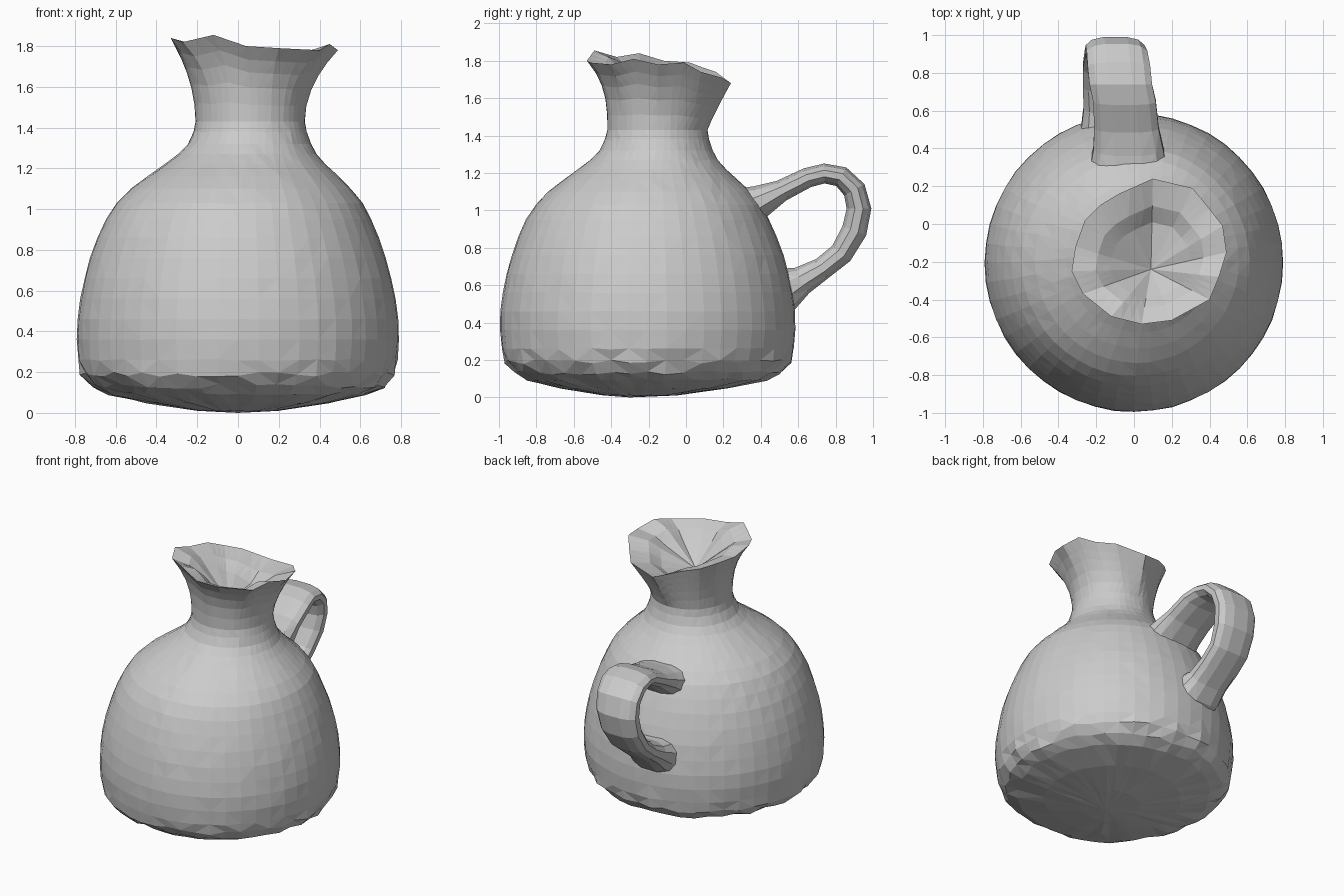
import bpy, bmesh, math, random
from mathutils import Vector

random.seed(4)
N = 48


def loft(name, rings, start=None, end=None):
    """Skin closed rings of points, optionally closing each end on a tip point."""
    bm = bmesh.new()
    rows = [[bm.verts.new(p) for p in r] for r in rings]
    n = len(rows[0])
    for a, b in zip(rows, rows[1:]):
        for i in range(n):
            j = (i + 1) % n
            bm.faces.new((a[i], a[j], b[j], b[i]))
    for tip, row in ((start, rows[0]), (end, rows[-1])):
        if tip is not None:
            v = bm.verts.new(tip)
            for i in range(n):
                bm.faces.new((row[i], row[(i + 1) % n], v))
    bmesh.ops.triangulate(bm, faces=bm.faces[:])
    bmesh.ops.recalc_face_normals(bm, faces=bm.faces[:])
    me = bpy.data.meshes.new(name)
    bm.to_mesh(me)
    bm.free()
    ob = bpy.data.objects.new(name, me)
    bpy.context.collection.objects.link(ob)
    return ob


def ring(z, cx, cy, r, wobble):
    out = []
    for i in range(N):
        a = 2 * math.pi * i / N
        rr = r + random.uniform(-wobble, wobble)
        out.append(Vector((cx + rr * math.cos(a), cy + rr * math.sin(a),
                           z + random.uniform(-wobble, wobble))))
    return out


# Body and neck profile: z, centre x, centre y, radius, hand-made wobble
profile = [
    (0.012, 0, -0.25, 0.20, 0.002), (0.05, 0, -0.22, 0.45, 0.004),
    (0.095, 0, -0.21, 0.64, 0.008), (0.13, 0, -0.205, 0.715, 0.012),
    (0.19, 0, -0.205, 0.765, 0.012), (0.26, 0, -0.205, 0.782, 0.004),
    (0.36, 0, -0.205, 0.79, 0.002), (0.46, 0, -0.205, 0.788, 0.002),
    (0.56, 0, -0.205, 0.774, 0.002), (0.66, 0, -0.205, 0.754, 0.002),
    (0.76, 0, -0.205, 0.726, 0.002), (0.86, 0, -0.205, 0.69, 0.002),
    (0.95, 0.003, -0.205, 0.65, 0.002), (1.03, 0.008, -0.20, 0.604, 0.002),
    (1.10, 0.015, -0.195, 0.54, 0.002), (1.16, 0.025, -0.19, 0.468, 0.002),
    (1.22, 0.035, -0.18, 0.394, 0.002), (1.27, 0.045, -0.17, 0.34, 0.002),
    (1.32, 0.055, -0.16, 0.302, 0.002), (1.38, 0.06, -0.155, 0.278, 0.002),
    (1.43, 0.06, -0.152, 0.268, 0.001)]
rings = [ring(*p) for p in profile]

# Ragged pouring rim, counter-clockwise from +x
rim_pts = [Vector(p) for p in (
    (0.49, -0.15, 1.78), (0.47, -0.01, 1.79), (0.40, 0.08, 1.74), (0.31, 0.19, 1.71),
    (0.10, 0.24, 1.68), (-0.08, 0.16, 1.74), (-0.18, 0.10, 1.76), (-0.26, 0.02, 1.79),
    (-0.31, -0.12, 1.80), (-0.33, -0.25, 1.84), (-0.27, -0.37, 1.82),
    (-0.12, -0.49, 1.855), (0.04, -0.53, 1.80), (0.20, -0.51, 1.79),
    (0.40, -0.40, 1.78), (0.45, -0.28, 1.81))]
step = N // len(rim_pts)
rim = [rim_pts[i // step].lerp(rim_pts[(i // step + 1) % len(rim_pts)], (i % step) / step)
       for i in range(N)]

# Neck flares out to the rim, straighter at the back than at the front
neck = rings[-1]
for s in (0.22, 0.45, 0.65, 0.82, 1.0):
    row = []
    for i in range(N):
        power = 2.0 - 0.9 * math.sin(2 * math.pi * i / N)
        p = neck[i].lerp(rim[i], s ** power)
        p.z = neck[i].z + (rim[i].z - neck[i].z) * s
        row.append(p)
    rings.append(row)

# Shallow funnel inside the mouth
apex = Vector((0.09, -0.24, 1.56))
for f, drop in ((0.30, 0.035), (0.48, 0.09)):
    rings.append([Vector((p.x + (apex.x - p.x) * f, p.y + (apex.y - p.y) * f, p.z - drop))
                  for p in rim])
loft("jug_body", rings, start=(0, -0.3, 0), end=apex)

# Handle: centre x, y, z, half width, half thickness
path = [
    (-0.03, 0.30, 1.00, 0.21, 0.13), (-0.03, 0.40, 1.05, 0.19, 0.09),
    (-0.04, 0.51, 1.105, 0.175, 0.06), (-0.05, 0.65, 1.175, 0.17, 0.055),
    (-0.07, 0.74, 1.197, 0.17, 0.055), (-0.08, 0.83, 1.18, 0.17, 0.058),
    (-0.09, 0.90, 1.11, 0.165, 0.064), (-0.10, 0.925, 1.01, 0.16, 0.068),
    (-0.11, 0.90, 0.89, 0.155, 0.07), (-0.125, 0.83, 0.77, 0.15, 0.065),
    (-0.125, 0.73, 0.69, 0.15, 0.062), (-0.12, 0.62, 0.625, 0.15, 0.08),
    (-0.11, 0.54, 0.58, 0.17, 0.12), (-0.11, 0.46, 0.56, 0.18, 0.14)]
M = 12
hrings = []
for k, (x, y, z, w, t) in enumerate(path):
    a, b = path[max(k - 1, 0)], path[min(k + 1, len(path) - 1)]
    tangent = Vector((0, b[1] - a[1], b[2] - a[2])).normalized()
    normal = Vector((0, -tangent.z, tangent.y))
    row = []
    for i in range(M):
        ang = 2 * math.pi * (i + 0.5) / M
        c, s = math.cos(ang), math.sin(ang)
        # squarish strap section
        c = math.copysign(abs(c) ** 0.75, c)
        s = math.copysign(abs(s) ** 0.85, s)
        row.append(Vector((x, y, z)) + Vector((w * c, 0, 0)) + normal * t * s)
    hrings.append(row)
loft("handle", hrings, start=path[0][:3], end=path[-1][:3])
